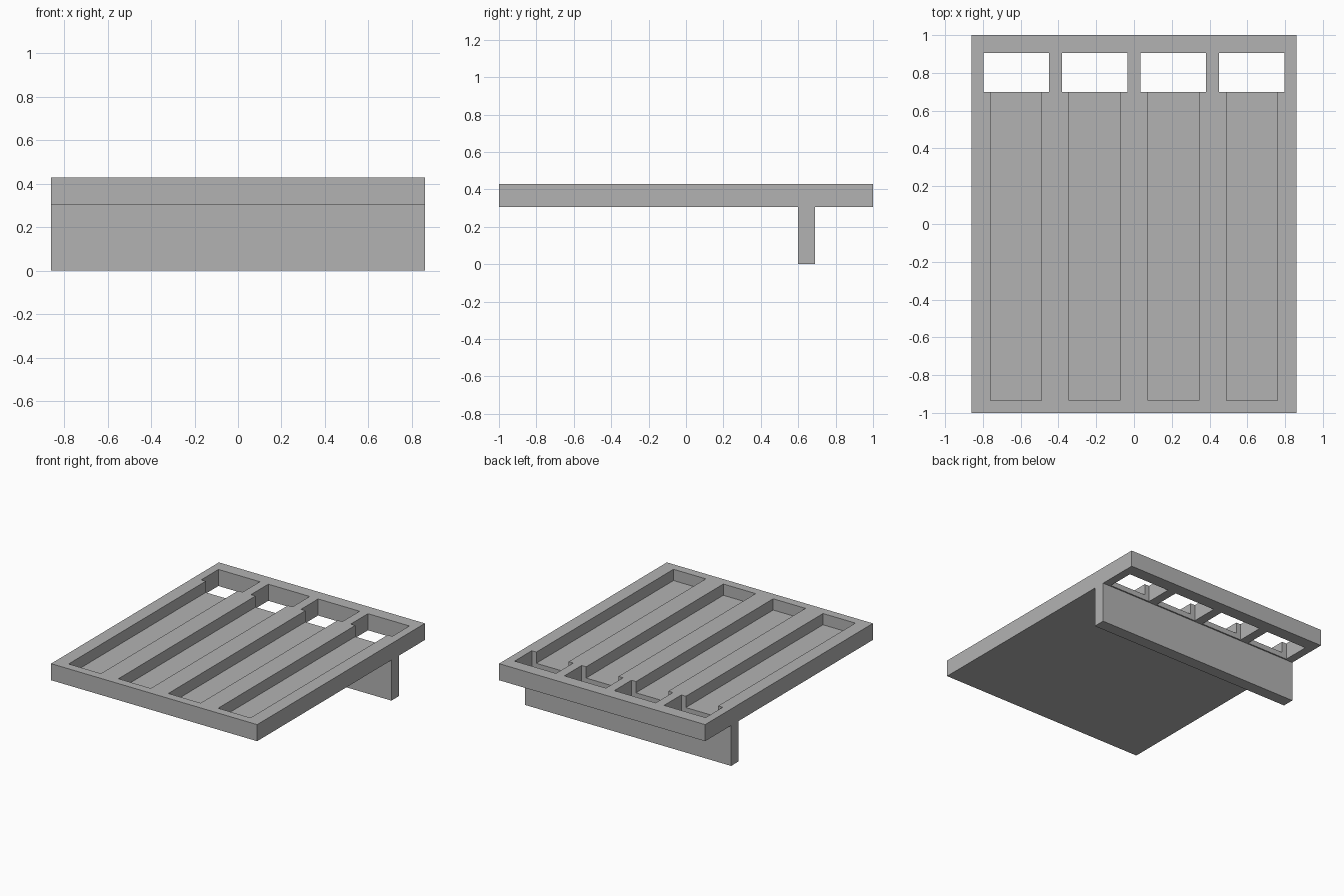
import bpy

default = bpy.data.objects.get("Cube")
if default:
    bpy.data.objects.remove(default, do_unlink=True)

# Single flat colour
grey = bpy.data.materials.new("plain grey")
grey.use_nodes = True
colour = (0.45, 0.45, 0.45, 1)
grey.diffuse_color = colour
grey.node_tree.nodes["Principled BSDF"].inputs["Base Color"].default_value = colour

HALF_W = 0.86
BOTTOM, FLOOR, TOP = 0.305, 0.345, 0.43


def box(name, x, y, z):
    """Box spanning the given (min, max) ranges."""
    centre = [(a + b) / 2 for a, b in (x, y, z)]
    bpy.ops.mesh.primitive_cube_add(size=1, location=centre)
    ob = bpy.context.object
    ob.name = name
    ob.scale = [b - a for a, b in (x, y, z)]
    bpy.ops.object.transform_apply(location=True, rotation=False, scale=True)
    ob.data.materials.append(grey)
    return ob


def cut(target, cutter):
    """Subtract the cutter from the target and discard it."""
    cutter.hide_render = True
    mod = target.modifiers.new("cut", "BOOLEAN")
    mod.operation = "DIFFERENCE"
    mod.solver = "EXACT"
    mod.object = cutter
    bpy.context.view_layer.objects.active = target
    bpy.ops.object.modifier_apply(modifier=mod.name)
    bpy.data.objects.remove(cutter, do_unlink=True)


# Tray slab
tray = box("tray", (-HALF_W, HALF_W), (-1, 1), (BOTTOM, TOP))

# Four long channels, each ending in a wider through slot at the back
for i in range(4):
    x = (i - 1.5) * 0.416
    cut(tray, box("slot_cutter", (x - 0.173, x + 0.173), (0.70, 0.905), (0.2, 0.6)))
    cut(tray, box("channel_cutter", (x - 0.135, x + 0.135), (-0.935, 0.8), (FLOOR, 0.6)))

# Full-width support wall under the back
box("support_wall", (-HALF_W, HALF_W), (0.60, 0.69), (0, BOTTOM))
